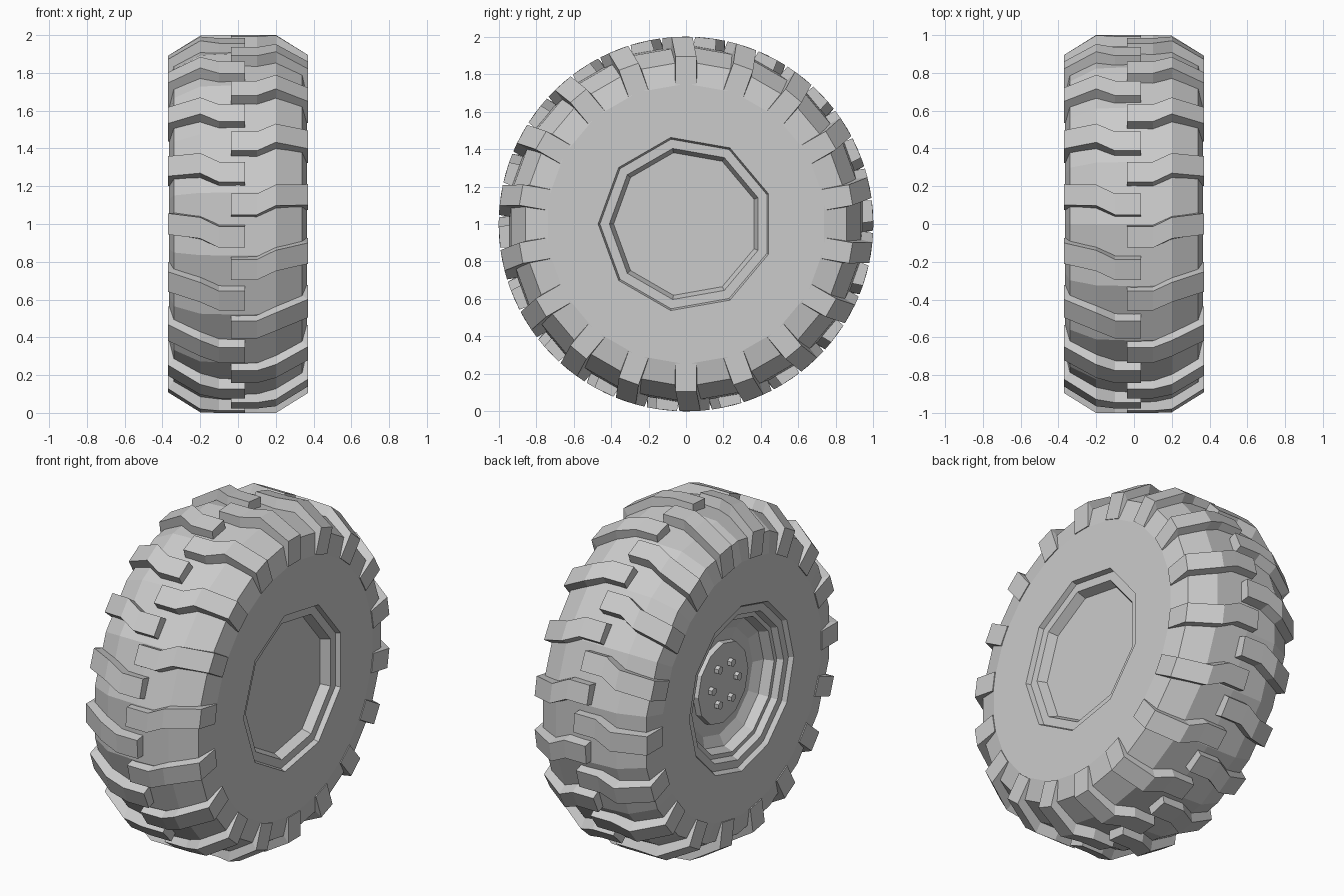
import bpy
import bmesh
from math import sin, cos, pi, radians
from mathutils import Vector

cube = bpy.data.objects.get("Cube")
if cube:
    bpy.data.objects.remove(cube, do_unlink=True)

GREY = (0.6, 0.6, 0.6, 1.0)
grey = bpy.data.materials.new("plain_grey")
grey.use_nodes = True
grey.diffuse_color = GREY
grey.node_tree.nodes["Principled BSDF"].inputs["Base Color"].default_value = GREY

AXLE = 1.0     # height of the wheel centre
STEPS = 36     # shared step count, a multiple of every polygon used


def radial(angle):
    """Unit vector around the axle, zero at the front, rising upward."""
    return Vector((0, -cos(angle), sin(angle)))


def finish(bm, name):
    bmesh.ops.remove_doubles(bm, verts=bm.verts, dist=0.0001)
    bmesh.ops.recalc_face_normals(bm, faces=bm.faces)
    mesh = bpy.data.meshes.new(name)
    bm.to_mesh(mesh)
    bm.free()
    mesh.materials.append(grey)
    obj = bpy.data.objects.new(name, mesh)
    bpy.context.collection.objects.link(obj)
    return obj


def polygon_radius(angle, r, sides, phase):
    """Distance from the centre to the edge of a regular polygon."""
    sector = 2 * pi / sides
    off = (angle - phase + 1e-7) % sector - sector / 2
    return r * cos(sector / 2) / cos(off)


def lathe(name, rings, cap_start=False, cap_end=False):
    """Skin a stack of polygon rings given as (x, radius, sides, phase)."""
    bm = bmesh.new()
    loops = []
    for x, r, sides, phase in rings:
        loop = []
        for i in range(STEPS):
            a = 2 * pi * i / STEPS
            p = radial(a) * polygon_radius(a, r, sides, radians(phase))
            loop.append(bm.verts.new((x, p.y, p.z + AXLE)))
        loops.append(loop)
    for a, b in zip(loops, loops[1:]):
        for i in range(STEPS):
            j = (i + 1) % STEPS
            bm.faces.new((a[i], a[j], b[j], b[i]))
    if cap_start:
        bm.faces.new(loops[0])
    if cap_end:
        bm.faces.new(loops[-1])
    bmesh.ops.recalc_face_normals(bm, faces=bm.faces)
    bmesh.ops.dissolve_limit(bm, angle_limit=radians(0.5),
                             verts=bm.verts, edges=bm.edges)
    return finish(bm, name)


# Tyre carcass: flat sidewalls, sloped shoulders and a shallow crown
half = [(0.365, 0.75), (0.34, 0.87), (0.2, 0.95)]
crown = [(x, r, 18, 10) for x, r in half]
crown += [(0, 0.96, 18, 10)]
crown += [(-x, r, 18, 10) for x, r in reversed(half)]
lathe("tyre", [(0.365, 0.47, 9, 0)] + crown + [(-0.365, 0.49, 12, 0)])

# Closed cover on the left side, stepped inward twice
cover = [(0.365, 0.47), (0.337, 0.46), (0.337, 0.41), (0.285, 0.387)]
lathe("wheel_cover", [(x, r, 9, 0) for x, r in cover], cap_end=True)

# Open rim on the right side, with a stepped lip and a deep bowl
rim = [(0.365, 0.49), (0.34, 0.475), (0.34, 0.43), (0.305, 0.415),
       (0.305, 0.39), (0.25, 0.37), (0.22, 0.31), (0.21, 0.22)]
lathe("wheel_rim", [(-x, r, 12, 0) for x, r in rim], cap_end=True)

# Hub plate with six bolts
hub = [(0.2, 0.24), (0.245, 0.235)]
lathe("hub_plate", [(-x, r, 12, 0) for x, r in hub], cap_end=True)

bm = bmesh.new()
for k in range(6):
    centre = radial(k * pi / 3) * 0.12
    made = bmesh.ops.create_cone(bm, cap_ends=True, segments=6,
                                 radius1=0.024, radius2=0.024, depth=0.03)
    for v in made["verts"]:
        x, y, z = v.co
        v.co = (z - 0.255, x + centre.y, y + centre.z + AXLE)
finish(bm, "hub_bolts")

# Tread lugs: stations of (x, outer radius, inner x, inner radius, degrees)
STATIONS = [
    (-0.038, 1.0, -0.038, 0.92, 6),
    (0.1, 1.0, 0.1, 0.92, 6),
    (0.2, 1.0, 0.2, 0.91, 8.8),
    (0.37, 0.895, 0.32, 0.83, 10),
    (0.37, 0.745, 0.33, 0.745, 10),
]
HALF_WIDTH = 0.056


def add_lug(bm, side, turn):
    sections = []
    for x, r, inner_x, inner_r, deg in STATIONS:
        a = radians(deg + turn)
        out, across = radial(a), radial(a + pi / 2) * HALF_WIDTH
        points = []
        for px, pr, s in ((x, r, 1), (x, r, -1),
                          (inner_x, inner_r, -1.1), (inner_x, inner_r, 1.1)):
            p = out * pr + across * s
            points.append(bm.verts.new((px * side, p.y, p.z + AXLE)))
        sections.append(points)
    for a, b in zip(sections, sections[1:]):
        for i in range(4):
            j = (i + 1) % 4
            bm.faces.new((a[i], a[j], b[j], b[i]))
    bm.faces.new(sections[0])
    bm.faces.new(sections[-1])


# The two rows mirror each other, staggered by half a pitch
for name, side, stagger in (("left_tread_lugs", 1, 0),
                            ("right_tread_lugs", -1, 10)):
    bm = bmesh.new()
    for k in range(18):
        add_lug(bm, side, k * 20 + stagger)
    finish(bm, name)
